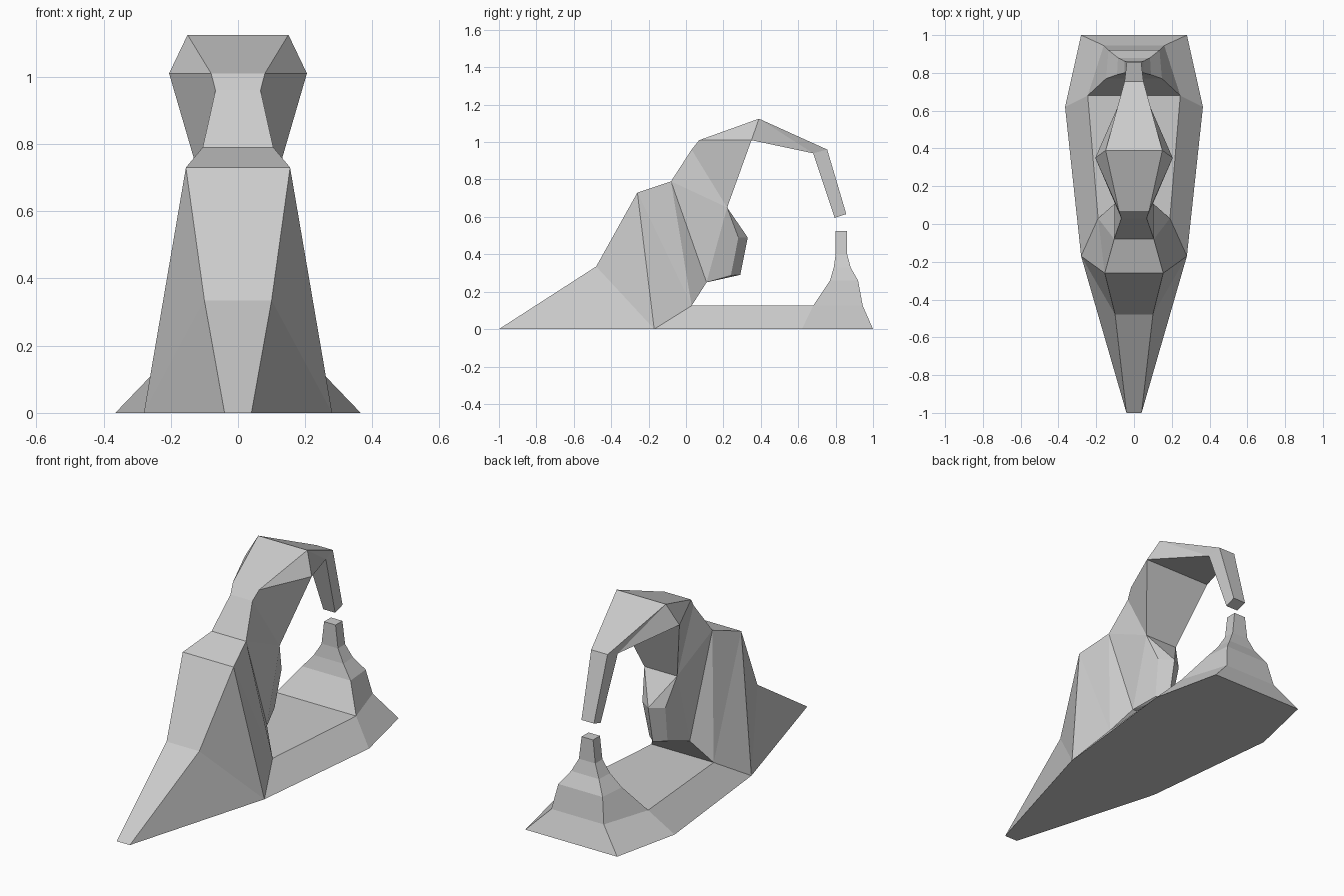
import bpy, bmesh

if "Cube" in bpy.data.objects:
    bpy.data.objects.remove(bpy.data.objects["Cube"])


def build(name, pts, strip, sides):
    # Symmetric solid: strip bridges left/right point pairs, sides are mirrored.
    # Points are (half width, y, z); zero-width points are shared by both halves.
    bm = bmesh.new()
    right, left = {}, {}
    for key, (x, y, z) in pts.items():
        right[key] = bm.verts.new((x, y, z))
        left[key] = bm.verts.new((-x, y, z)) if x else right[key]
    for run in strip:
        keys = run.split()
        for a, b in zip(keys, keys[1:]):
            loop = [right[a], right[b], left[b], left[a]]
            bm.faces.new(list(dict.fromkeys(loop)))
    for face in sides:
        for half in (right, left):
            bm.faces.new([half[k] for k in face.split()])
    bmesh.ops.recalc_face_normals(bm, faces=bm.faces)
    mesh = bpy.data.meshes.new(name)
    bm.to_mesh(mesh)
    bm.free()
    obj = bpy.data.objects.new(name, mesh)
    bpy.context.collection.objects.link(obj)
    return obj


# Rising ridge, neck with a chin bump, and hooked tip
arch = {
    "nose": (.04, -1, 0), "foot": (.28, -.17, 0), "seat": (.19, .03, .125),
    "slope": (.10, -.48, .335), "shoulder": (.155, -.26, .73),
    "step": (.105, -.08, .79), "waist": (.067, .03, .96),
    "brow": (.08, .07, 1.01), "crown": (.15, .39, 1.125),
    "bend": (.05, .755, .96), "tip": (.038, .857, .615),
    "tip_in": (.036, .795, .595), "bend_in": (.06, .68, .94),
    "crown_in": (.205, .35, 1.01), "throat": (.10, .22, .65),
    "chin": (.07, .28, .49), "chin_mid": (0, .33, .49),
    "jaw": (.055, .24, .287), "jaw_mid": (0, .29, .29),
    "under": (.10, .11, .25),
}
arch_strip = [
    "nose slope shoulder step waist brow crown bend tip tip_in bend_in",
    "bend_in crown_in throat chin_mid",
    "jaw_mid under seat",
]
arch_sides = [
    "nose foot slope", "slope foot shoulder", "shoulder foot seat",
    "shoulder seat step", "step seat under", "step under throat",
    "step throat waist", "waist throat crown_in brow", "brow crown_in crown",
    "crown crown_in bend_in", "crown bend_in bend", "bend bend_in tip_in tip",
    "throat under jaw chin", "throat chin chin_mid",
    "chin jaw jaw_mid chin_mid", "jaw under jaw_mid",
]
build("arched_ridge", arch, arch_strip, arch_sides)

# Floor slab with the small stepped spire at the back
base = {
    "nose": (.04, -1, 0), "foot": (.28, -.17, 0), "seat": (.19, .03, .125),
    "wide": (.365, .62, 0), "rear": (.28, 1, 0),
}
# Spire rings: front half width and y, back half width and y, height
levels = [(.245, .68, .16, .945, .125), (.148, .77, .135, .92, .26),
          (.09, .79, .085, .88, .33), (.05, .80, .05, .862, .40),
          (.035, .80, .035, .86, .525)]
for i, (xf, yf, xb, yb, z) in enumerate(levels):
    base[f"f{i}"] = (xf, yf, z)
    base[f"b{i}"] = (xb, yb, z)
base_sides = ["foot wide f0 seat", "wide rear b0 f0"]
base_sides += [f"f{i} b{i} b{i+1} f{i+1}" for i in range(4)]
base_strip = ["seat f0 f1 f2 f3 f4 b4 b3 b2 b1 b0 rear wide foot nose"]
build("base_and_spire", base, base_strip, base_sides)
